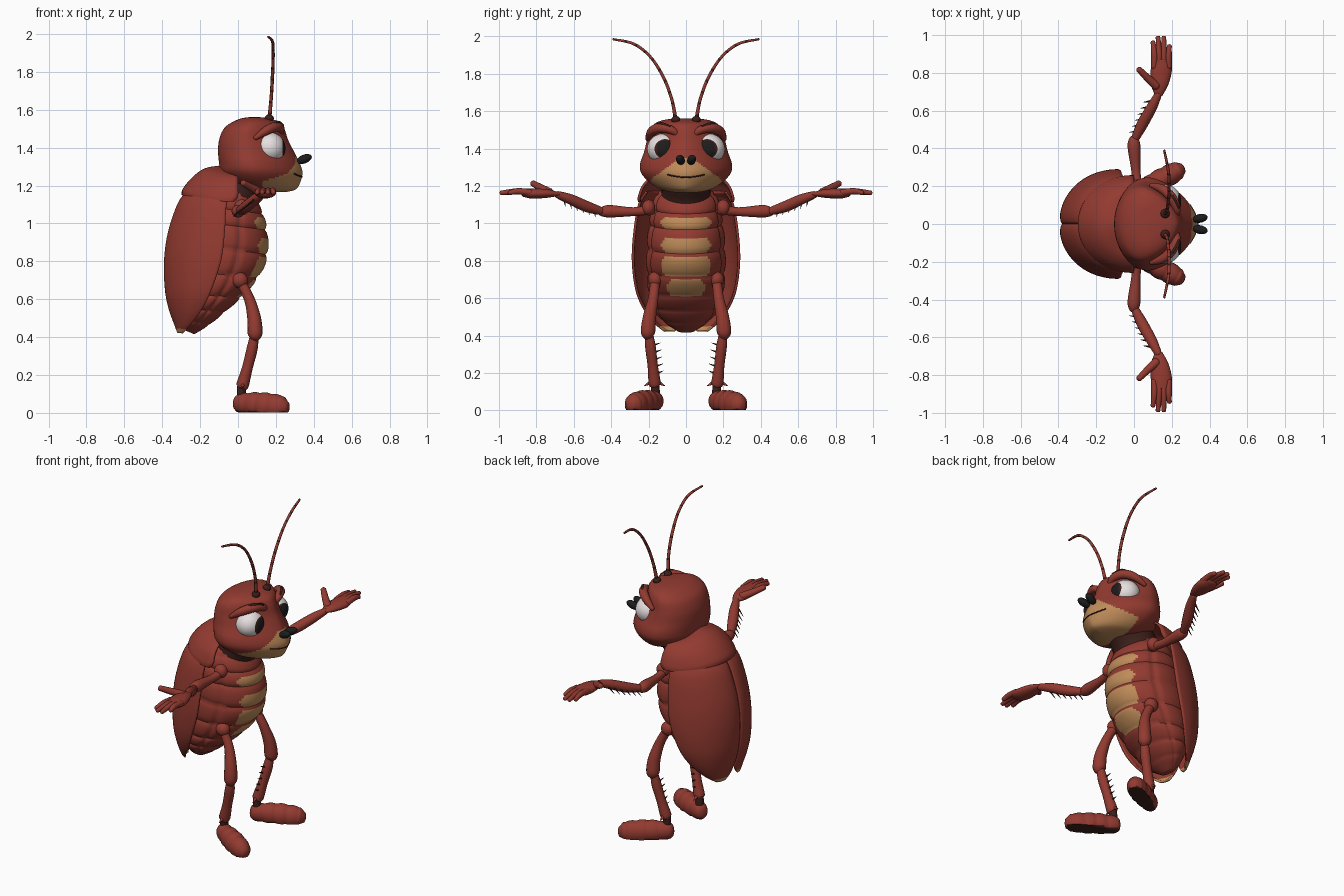
import bpy, bmesh, math
from mathutils import Vector, Matrix
from mathutils.bvhtree import BVHTree

if "Cube" in bpy.data.objects:
    bpy.data.objects.remove(bpy.data.objects["Cube"])


def material(name, *rgb):
    m = bpy.data.materials.new(name)
    m.use_nodes = True
    m.diffuse_color = (*rgb, 1)
    m.node_tree.nodes["Principled BSDF"].inputs["Base Color"].default_value = (*rgb, 1)
    return m


RED = material("shell red", .29, .043, .03)
TAN = material("belly tan", .52, .26, .1)
WHITE = material("eye white", .8, .74, .74)
BLACK = material("black", .013, .012, .012)
BROWN = material("dark brown", .045, .014, .011)


def finish(name, bm, mats, rule=None):
    """Turn a bmesh into a smooth object; rule(centre, index, normal) picks the colour."""
    bmesh.ops.recalc_face_normals(bm, faces=bm.faces)
    for i, f in enumerate(bm.faces):
        f.smooth = True
        f.material_index = int(rule(f.calc_center_median(), i, f.normal)) if rule else 0
    me = bpy.data.meshes.new(name)
    bm.to_mesh(me)
    bm.free()
    for m in mats:
        me.materials.append(m)
    me.set_sharp_from_angle(angle=math.radians(50))
    ob = bpy.data.objects.new(name, me)
    bpy.context.collection.objects.link(ob)
    return ob


def spline(pts, n):
    """Smooth curve through rows of numbers."""
    out = []
    for i in range(len(pts) - 1):
        a, b, c, d = (pts[min(max(j, 0), len(pts) - 1)] for j in range(i - 1, i + 3))
        for k in range(n):
            t = k / n
            out.append([q + .5 * t * (r - p + t * (2*p - 5*q + 4*r - s + t * (3*(q - r) + s - p)))
                        for p, q, r, s in zip(a, b, c, d)])
    return out + [list(pts[-1])]


def loft(name, rings, mats, rule=None, closed=True):
    bm = bmesh.new()
    rows = [[bm.verts.new(p) for p in r] for r in rings]
    n = len(rows[0])
    for a, b in zip(rows, rows[1:]):
        for j in range(n if closed else n - 1):
            bm.faces.new((a[j], a[(j + 1) % n], b[(j + 1) % n], b[j]))
    if closed:
        bm.faces.new(rows[0])
        bm.faces.new(rows[-1])
    return finish(name, bm, mats, rule)


def tube(name, pts, mats, n=6, flat=1, sides=14, ref=(1, 0, 0), rule=None, floor=-9):
    """Swept limb through (x, y, z, radius) rows with rounded ends."""
    rows = spline(pts, n)
    P = [Vector(r[:3]) for r in rows]
    rings = []
    for i, r in enumerate(rows):
        t = (P[min(i + 1, len(P) - 1)] - P[max(i - 1, 0)]).normalized()
        u = (Vector(ref) - t * t.dot(Vector(ref))).normalized()
        v = t.cross(u)
        ends = [(i, 0, 1)] if i == 0 else [(i, 0, 1)] if i == len(P) - 1 else [(i, 1, 0)]
        for _, k, cap in ends:
            steps = [(1, 0)] if not cap else [(.3, .5), (.75, .35), (1, 0)]
            if cap and i:
                steps = steps[::-1]
            for scale, off in steps:
                c = P[i] + t * off * r[3] * flat * (1 if i else -1)
                ring = [c + (u * math.cos(a) + v * math.sin(a) * flat) * r[3] * scale
                        for a in (math.tau * j / sides for j in range(sides))]
                for p in ring:
                    p.z = max(p.z, floor)
                rings.append(ring)
    return loft(name, rings, mats, rule)


def ball(name, loc, radii, mats, aim=None, rule=None):
    bm = bmesh.new()
    bmesh.ops.create_uvsphere(bm, u_segments=48, v_segments=32, radius=1)
    rot = Vector(aim).to_track_quat('Z', 'Y').to_matrix().to_4x4() if aim else Matrix()
    bm.transform(Matrix.Translation(loc) @ rot @ Matrix.Diagonal((*radii, 1)))
    return finish(name, bm, mats, rule)


# Head: horizontal egg slices (z, back, front, half width)
slices = spline([(1.165, .10, .25, .06), (1.18, .02, .305, .13), (1.22, -.05, .33, .195),
                 (1.27, -.09, .34, .24), (1.32, -.1, .325, .245), (1.38, -.105, .295, .225),
                 (1.44, -.10, .265, .21), (1.5, -.075, .245, .195), (1.535, -.03, .22, .165),
                 (1.555, .02, .16, .11), (1.562, .07, .1, .02)], 6)
rings = []
for z, xb, xf, w in slices:
    xm, ring = xb + .4 * (xf - xb), []
    for j in range(120):
        a = math.tau * j / 120
        c, s = math.cos(a), math.sin(a)
        e = 1.25 if c > 0 else 1
        x = xm + (xf - xm) * abs(c) ** e if c > 0 else xm + (xm - xb) * c
        ring.append((x, w * math.copysign(abs(s) ** e, s), z))
    rings.append(ring)
head = loft("head", rings, [RED, TAN],
            lambda c, i, n: c.x > .13 and c.z < min(1.345, 1.375 - .75 * abs(c.y)))
skin = BVHTree.FromPolygons([v.co for v in head.data.vertices],
                            [p.vertices for p in head.data.polygons])


def on_face(y, z):
    return skin.ray_cast(Vector((1, y, z)), Vector((-1, 0, 0)))[0].x


# Mouth line laid on the muzzle
tube("mouth", [(on_face(y, z), y, z, .004) for y, z in
               ((k * .02, 1.247 + k * k * .0006) for k in range(-5, 6))], [BROWN], 3, sides=8)
tube("neck", [(-.04, 0, 1.1, .14), (0, 0, 1.18, .13), (.04, 0, 1.24, .13)], [BROWN], sides=32)

# Abdomen: tilted segments (front x, z, back x, z, half width)
SPAN, SIDES = 8, 96
body = spline([(.04, 1.2, -.1, 1.22, .08), (.09, 1.14, -.2, 1.17, .16), (.135, 1.05, -.25, 1.1, .185),
               (.155, .965, -.29, 1.02, .2), (.16, .835, -.32, .9, .212), (.11, .715, -.34, .75, .212),
               (.02, .61, -.34, .63, .2), (-.07, .53, -.33, .56, .175), (-.15, .465, -.32, .5, .13),
               (-.23, .415, -.29, .44, .05)], SPAN)
rings = []
for i, (fx, fz, bx, bz, w) in enumerate(body):
    k = .94 + .06 * abs(math.sin(math.pi * i / SPAN)) ** .5
    mid, half = Vector((fx + bx, 0, fz + bz)) / 2, Vector((fx - bx, 0, fz - bz)) / 2
    ring = []
    for j in range(SIDES):
        a = math.tau * j / SIDES
        side = abs(a if a < math.pi else a - math.tau)
        g = k * (1 - .05 * math.exp(-((side - 1.2) / .07) ** 2))
        ring.append(mid + half * math.cos(a) * g + Vector((0, w * math.sin(a) * g, 0)))
    rings.append(ring)


def belly_patch(c, i, n):
    seg, u = divmod(i // SIDES / SPAN, 1)
    start = {2: .2, 3: .3, 4: .05, 5: .05}.get(seg)
    if start is None or c.x < -.1 or u < start or u > .92:
        return False
    mid = (u - start) / (.92 - start) - .5
    return abs(c.y) < (.105 if seg == 5 else .135) - .12 * mid * mid


loft("abdomen", rings, [RED, TAN], belly_patch)


def shell(name, table, a0, a1, drop, side, gap=0):
    """Curved plate wrapped round the back (z, back, front, half width, inner y)."""
    rings = []
    for z, xb, xf, w, y0 in spline(table, 5):
        ring = []
        for j in range(33):
            a = a0 + (a1 - a0) * j / 32
            y = y0 + (w - y0) * math.sin(a)
            x = xf + (xb - xf) * math.cos(a) + gap * math.exp(-abs(y) / .025)
            ring.append((x, side * y, z - drop * math.sin(a) ** 2))
        rings.append(ring)
    ob = loft(name, rings, [RED, TAN], lambda c, i, n: c.z < .445, closed=False)
    mod = ob.modifiers.new("thickness", 'SOLIDIFY')
    mod.thickness, mod.offset = .014, 0
    return ob


shell("neck_shield", [(1.15, -.29, -.02, .25, 0), (1.18, -.285, 0, .25, 0), (1.24, -.235, 0, .225, 0),
                      (1.285, -.17, 0, .17, 0), (1.3, -.08, 0, .08, 0)],
      -math.pi / 2, math.pi / 2, .035, 1)

for s, side in ((1, "left"), (-1, "right")):
    def limb(part, pts, mats=(RED,), **kw):
        return tube(f"{side}_{part}", [(x, s * y, z, r) for x, y, z, r in pts], mats, **kw)

    def blob(part, loc, radii, mats=(RED,), aim=None, rule=None):
        aim = aim and (aim[0], s * aim[1], aim[2])
        return ball(f"{side}_{part}", (loc[0], s * loc[1], loc[2]), radii, mats, aim, rule)

    def spines(part, a, b, count, tip):
        a, b, tip = Vector(a), Vector(b), Vector(tip)
        for k in range(count):
            p = a.lerp(b, k / (count - 1))
            limb(f"{part}_{k + 1}", [(*p, .006), (*(p + tip), .0012)], (BROWN,), n=1, sides=6)

    # Wing cases
    shell(f"{side}_wing_case",
          [(1.17, -.27, -.03, .21, .003), (1.1, -.32, -.06, .25, .003), (.95, -.37, -.07, .275, .003),
           (.8, -.39, -.09, .283, .003), (.65, -.385, -.14, .265, .003), (.55, -.365, -.19, .225, .006),
           (.47, -.335, -.25, .165, .02), (.425, -.315, -.29, .11, .06)],
          0, math.pi / 2, 0, s, .018)

    # Eyes, brows, nose and feelers
    eye = Vector((.165, s * .118, 1.398))
    gaze = Vector((1, -.1 * s, 0)).normalized()

    def eye_rule(c, i, n):
        ang = math.degrees((c - eye).angle(gaze))
        return 2 if ang < 32 else 1 if ang < 39 else 0
    blob("eye", (.165, .118, 1.398), (.09, .083, .085), (WHITE, BROWN, BLACK), (1, -.1, 0), eye_rule)
    limb("brow_ridge", [(.22, .04, 1.47, .014), (.225, .08, 1.5, .022), (.2, .14, 1.51, .026),
                        (.15, .185, 1.49, .024), (.09, .205, 1.45, .012)], ref=(0, 0, 1))
    limb("brow_line", [(.238, .085, 1.52, .005), (.21, .14, 1.535, .007), (.165, .18, 1.513, .004)],
         (BROWN,), ref=(0, 0, 1))
    blob("nose_lobe", (.35, .03, 1.34), (.023, .023, .042), (BLACK,), (1, .2, .4))
    blob("feeler_base", (.165, .055, 1.555), (.024, .024, .02), (BROWN,))
    limb("feeler", [(.165, .055, 1.55, .011), (.175, .075, 1.66, .009), (.182, .12, 1.78, .009),
                    (.186, .19, 1.89, .008), (.182, .28, 1.96, .008), (.16, .39, 1.985, .006)],
         (RED, BROWN), n=10, sides=10, rule=lambda c, i, n: i // 10 % 5 == 0)

    # Arm
    blob("shoulder", (.02, .2, 1.085), (.04, .035, .042))
    limb("upper_arm", [(.02, .18, 1.075, .028), (.01, .28, 1.063, .024), (0, .41, 1.065, .034),
                       (0, .455, 1.062, .024)])
    limb("forearm", [(0, .44, 1.062, .02), (.045, .53, 1.09, .03), (.095, .62, 1.13, .028),
                     (.13, .69, 1.155, .019)])
    spines("arm_spine", (.01, .49, 1.07), (.085, .65, 1.125), 6, (-.035, -.005, -.035))
    limb("palm", [(.13, .68, 1.157, .02), (.135, .74, 1.16, .046), (.145, .82, 1.16, .056),
                  (.145, .87, 1.165, .045)], flat=.5)
    for k, tip in enumerate(((.1, .965), (.127, .99), (.158, .99), (.188, .945))):
        x = .108 + .025 * k
        limb(f"finger_{k + 1}", [(x, .83, 1.165, .018), (x, .9, 1.172, .017), (*tip, 1.163, .012)])
    limb("thumb", [(.12, .73, 1.165, .024), (.07, .775, 1.19, .02), (.025, .82, 1.215, .016)],
         ref=(0, 0, 1))

    # Leg
    blob("hip", (.01, .165, .7), (.042, .038, .042))
    limb("thigh", [(.015, .165, .69, .026), (.06, .175, .6, .028), (.085, .195, .5, .036),
                   (.09, .203, .42, .039), (.088, .2, .39, .024)])
    limb("shin", [(.086, .198, .41, .022), (.075, .19, .34, .029), (.05, .178, .24, .028),
                  (.025, .168, .15, .033), (.02, .166, .135, .026)])
    spines("shin_spine", (.07, .168, .35), (.04, .152, .2), 5, (-.008, -.032, .012))
    for k in (-1, 1):
        limb("ankle_spur", [(.025, .168 + k * .02, .15, .012), (.025, .168 + k * .055, .132, .002)], n=1)
    limb("ankle", [(.02, .165, .14, .024), (.018, .163, .09, .024)], (BROWN,))

    # Foot: four bulging bands from heel to toe, flat dark sole
    heel, toe, rows = Vector((.0, .155)), Vector((.235, .285)), []
    for k in range(25):
        t = k / 24
        p = heel.lerp(toe, t)
        bulge = .87 + .13 * abs(math.sin(math.pi * 4 * t + .3)) ** .5
        rows.append((p.x, s * p.y, .052 - .022 * t, (.05 + .02 * math.sin(2.6 * t)) * bulge))
    rows.append((.25, s * .293, .028, .04))
    tube(f"{side}_foot", rows, [RED, BROWN], 2, .85, 24, (0, 0, 1), floor=.003,
         rule=lambda c, i, n: n.z < -.6 and c.z < .02)
